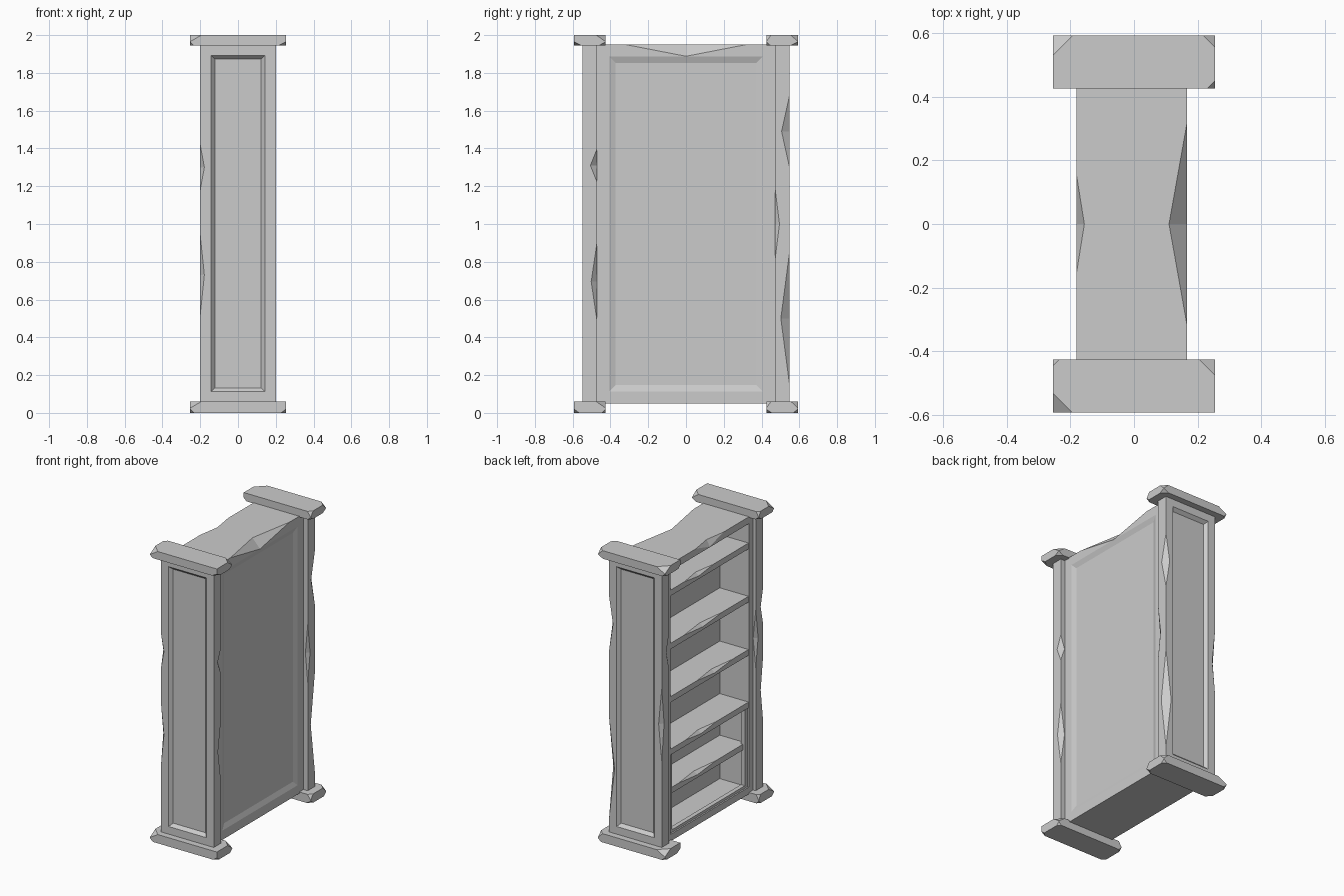
import bpy, bmesh, random
from mathutils import Vector

random.seed(4)
cube = bpy.data.objects.get("Cube")
if cube:
    bpy.data.objects.remove(cube, do_unlink=True)

grey = (0.6, 0.6, 0.6, 1)
stone = bpy.data.materials.new("plain_grey")
stone.use_nodes = True
stone.diffuse_color = grey
stone.node_tree.nodes["Principled BSDF"].inputs["Base Color"].default_value = grey


def make_object(name, bm):
    bmesh.ops.recalc_face_normals(bm, faces=bm.faces)
    mesh = bpy.data.meshes.new(name)
    bm.to_mesh(mesh)
    bm.free()
    obj = bpy.data.objects.new(name, mesh)
    mesh.materials.append(stone)
    bpy.context.collection.objects.link(obj)
    return obj


def box_mesh(lo, hi):
    bm = bmesh.new()
    bmesh.ops.create_cube(bm, size=1)
    for v in bm.verts:
        v.co = Vector([hi[i] if v.co[i] > 0 else lo[i] for i in range(3)])
    bm.normal_update()
    return bm


def recess(bm, direction, margin, slope, depth):
    """Inset a sunken panel into the face looking along direction."""
    face = max(bm.faces, key=lambda f: f.normal.dot(Vector(direction)) * f.calc_area())
    bmesh.ops.inset_region(bm, faces=[face], thickness=margin, use_even_offset=True)
    if slope:
        bmesh.ops.inset_region(bm, faces=[face], thickness=slope, use_even_offset=True)
    else:
        walls = bmesh.ops.extrude_discrete_faces(bm, faces=[face])
        face = walls["faces"][0]
    bmesh.ops.translate(bm, verts=face.verts[:], vec=Vector(direction) * -depth)
    bm.normal_update()


def chip_edges(obj, lo, hi, chips):
    """Knock nicks out of box edges: (axis, sides, start, end, depths)."""
    cutter = bmesh.new()
    for axis, sides, start, end, depths in chips:
        i, j = [k for k in range(3) if k != axis]
        corner = Vector((0, 0, 0))
        corner[i] = hi[i] if sides[0] > 0 else lo[i]
        corner[j] = hi[j] if sides[1] > 0 else lo[j]
        a, b, mid = corner.copy(), corner.copy(), corner.copy()
        a[axis], b[axis], mid[axis] = start, end, (start + end) / 2
        c, d, out = mid.copy(), mid.copy(), mid.copy()
        c[i] -= sides[0] * depths[0]
        d[j] -= sides[1] * depths[1]
        out[i] += sides[0] * depths[0]
        out[j] += sides[1] * depths[1]
        points = [a, b, c + (c - d) * 0.3, d + (d - c) * 0.3, out]
        verts = [cutter.verts.new(p) for p in points]
        bmesh.ops.convex_hull(cutter, input=verts)
    tool = make_object("nick_cutter", cutter)
    tool.hide_render = True
    mod = obj.modifiers.new("nicks", 'BOOLEAN')
    mod.operation, mod.solver, mod.object = 'DIFFERENCE', 'EXACT', tool
    bpy.context.view_layer.objects.active = obj
    bpy.ops.object.modifier_apply(modifier=mod.name)
    bpy.data.objects.remove(tool, do_unlink=True)


def cut_corner(bm, lo, hi, signs, size):
    """Slice one corner off a box."""
    corner = Vector([hi[i] if signs[i] > 0 else lo[i] for i in range(3)])
    normal = Vector([signs[i] / size[i] for i in range(3)])
    point = corner - Vector((signs[0] * size[0], 0, 0))
    geom = bm.verts[:] + bm.edges[:] + bm.faces[:]
    bmesh.ops.bisect_plane(bm, geom=geom, plane_co=point, plane_no=normal, clear_outer=True)
    bmesh.ops.holes_fill(bm, edges=[e for e in bm.edges if e.is_boundary])


# Carcass: open on -x, sunken back panel on +x
lo, hi = (-0.18, -0.47, 0.05), (0.167, 0.47, 1.95)
bm = box_mesh(lo, hi)
recess(bm, (1, 0, 0), 0.063, 0.034, 0.012)
recess(bm, (-1, 0, 0), 0.047, 0, 0.22)
carcass = make_object("carcass", bm)
chip_edges(carcass, lo, hi, [
    (1, (1, 1), -0.32, 0.32, (0.057, 0.062)),
    (1, (-1, 1), -0.15, 0.15, (0.024, 0.042)),
])

# End posts with sunken panels and worn edges: (x side, outer edge, start, end, x depth, y depth)
nicks = {
    -1: [(1, False, 1.22, 1.40, 0.03, 0.036), (1, False, 0.48, 0.91, 0.03, 0.032),
         (-1, True, 1.18, 1.42, 0.022, 0.025), (-1, True, 0.52, 0.94, 0.022, 0.025),
         (-1, False, 0.9, 1.3, 0.02, 0.025)],
    1: [(1, False, 0.8, 1.2, 0.018, 0.025), (1, True, 1.3, 1.68, 0.03, 0.042),
        (1, True, 0.15, 0.85, 0.042, 0.046), (-1, True, 0.65, 1.15, 0.024, 0.025),
        (-1, False, 1.25, 1.5, 0.02, 0.03)],
}
for side, label in ((-1, "front"), (1, "rear")):
    ys = sorted((side * 0.47, side * 0.548))
    lo, hi = (-0.2, ys[0], 0.055), (0.2, ys[1], 1.95)
    bm = box_mesh(lo, hi)
    recess(bm, (0, side, 0), 0.057, 0.02, 0.022)
    post = make_object(label + "_end_post", bm)
    chip_edges(post, lo, hi, [
        (2, (sx, side if outer else -side), a, b, (dx, dy))
        for sx, outer, a, b, dx, dy in nicks[side]])

# Cap and foot slabs with broken corners
broken = {(-1, -1, -1): 0.06, (-1, 1, -1): 0.02, (1, 1, -1): 0.05,
          (-1, 1, 1): 0.062, (1, 1, 1): 0.036, (1, -1, 1): 0.025}
for side, label in ((-1, "front"), (1, "rear")):
    ys = sorted((side * 0.425, side * 0.592))
    for bottom, top, part in ((0, 0.06, "foot"), (1.945, 2.0, "cap")):
        lo, hi = (-0.254, ys[0], bottom), (0.254, ys[1], top)
        bm = box_mesh(lo, hi)
        for sx in (-1, 1):
            for sy in (-1, 1):
                size = broken.get((sx, sy, side))
                if size:
                    cut_corner(bm, lo, hi, (sx, sy, 1), (size, size, 0.035))
                low = random.uniform(0.018, 0.04)
                cut_corner(bm, lo, hi, (sx, sy, -1), (low, low, 0.02))
        make_object(label + "_" + part, bm)

# Shelves with nicked front edges; the lowest is set back
for n, (z, front) in enumerate(((0.375, -0.155), (0.66, -0.178), (1.02, -0.178),
                                (1.385, -0.178), (1.75, -0.178))):
    lo, hi = (front, -0.425, z - 0.02), (0.042, 0.425, z + 0.02)
    shelf = make_object("shelf_%d" % (n + 1), box_mesh(lo, hi))
    mid = random.uniform(-0.15, 0.15)
    half = random.uniform(0.15, 0.22)
    chip_edges(shelf, lo, hi, [(1, (-1, 1), mid - half, mid + half, (0.025, 0.02))])

# Narrow frame around the lower compartment
for side, label in ((-1, "front"), (1, "rear")):
    ys = sorted((side * 0.395, side * 0.425))
    make_object(label + "_lower_frame", box_mesh((-0.17, ys[0], 0.095), (-0.14, ys[1], 0.642)))
make_object("lower_frame_sill", box_mesh((-0.17, -0.396, 0.095), (-0.14, 0.396, 0.115)))
